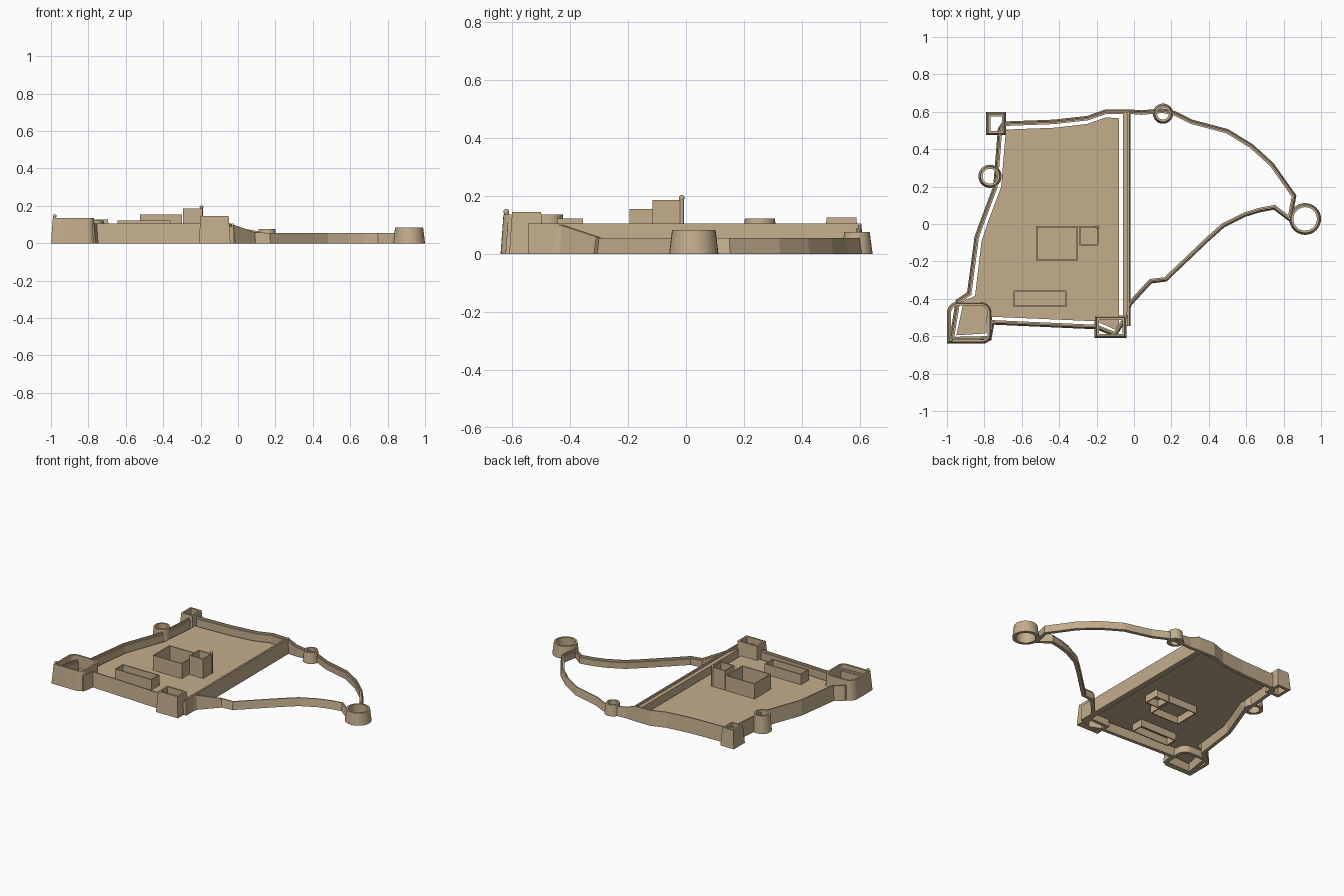
import bpy, bmesh, math
from mathutils import Vector

old = bpy.data.objects.get("Cube")
if old:
    bpy.data.objects.remove(old, do_unlink=True)

stone = bpy.data.materials.new("sandstone")
stone.use_nodes = True
colour = (0.55, 0.42, 0.265, 1)
stone.diffuse_color = colour
stone.node_tree.nodes["Principled BSDF"].inputs["Base Color"].default_value = colour


def finish(name, bm, smooth=False):
    """Turn a bmesh into a named stone object, optionally smooth with sharp corners."""
    bmesh.ops.recalc_face_normals(bm, faces=bm.faces)
    if smooth:
        for face in bm.faces:
            face.smooth = True
        for edge in bm.edges:
            edge.smooth = edge.calc_face_angle(0) < math.radians(35)
    mesh = bpy.data.meshes.new(name)
    bm.to_mesh(mesh)
    bm.free()
    mesh.materials.append(stone)
    obj = bpy.data.objects.new(name, mesh)
    bpy.context.scene.collection.objects.link(obj)
    return obj


def offset(outline, distance):
    """Mitred outward offset of a closed counter-clockwise outline."""
    result = []
    for i, point in enumerate(outline):
        p = Vector(point)
        before = (p - Vector(outline[i - 1])).normalized()
        after = (Vector(outline[(i + 1) % len(outline)]) - p).normalized()
        n1 = Vector((before.y, -before.x))
        n2 = Vector((after.y, -after.x))
        result.append(p + (n1 + n2) * distance / max(1 + n1.dot(n2), 0.5))
    return result


def ring_wall(name, outline, height, thick=0.012, batter=0.01, step=0, smooth=False):
    """Open-topped closed wall; height(x) gives the top, step cuts a walkway."""
    section = [(batter, 0, 0), (0, 1, 0), (-thick, 1, 0), (-thick, 0, 0)]
    if step:
        section[2:3] = [(-thick / 2, 1, 0), (-thick / 2, 1, -step), (-thick, 1, -step)]
    bm = bmesh.new()
    loops = []
    for out, up, drop in section:
        loops.append([bm.verts.new((p.x, p.y, up * height(p.x) + drop))
                      for p in offset(outline, out)])
    count = len(outline)
    for k, lower in enumerate(loops):
        upper = loops[(k + 1) % len(loops)]
        for i in range(count):
            j = (i + 1) % count
            bm.faces.new((lower[i], lower[j], upper[j], upper[i]))
    return finish(name, bm, smooth)


def box_outline(x0, x1, y0, y1, radii=(0, 0, 0, 0)):
    """Rectangle, corner radii in the order SW, SE, NE, NW."""
    corners = [(x0, y0, 1, 1), (x1, y0, -1, 1), (x1, y1, -1, -1), (x0, y1, 1, -1)]
    points = []
    for i, ((x, y, sx, sy), r) in enumerate(zip(corners, radii)):
        if not r:
            points.append((x, y))
            continue
        for k in range(7):
            a = math.pi + (i + k / 6) * math.pi / 2
            points.append((x + sx * r + r * math.cos(a), y + sy * r + r * math.sin(a)))
    return points


def circle_outline(x, y, r, sides=32):
    return [(x + r * math.cos(i * math.tau / sides), y + r * math.sin(i * math.tau / sides))
            for i in range(sides)]


# Outer curtain wall: tall round the main ward, sloping down to the low eastern arm
def curtain_height(x):
    blend = min(max((x + 0.04) / 0.14, 0), 1)
    return 0.105 - 0.05 * blend


ward_path = [(-.03, .605), (-.15, .605), (-.25, .57), (-.43, .55), (-.7, .54), (-.72, .51),
             (-.745, .2), (-.82, 0), (-.845, -.07), (-.885, -.37), (-.945, -.41),
             (-.98, -.62), (-.77, -.615), (-.755, -.53), (-.2, -.555), (-.1, -.595), (-.04, -.5)]
arm_path = [(-.02, -.43), (.09, -.31), (.17, -.3), (.39, -.09), (.48, -.01), (.59, .045),
            (.67, .07), (.75, .085), (.835, .02), (.86, .15), (.74, .32), (.63, .42),
            (.5, .5), (.31, .55), (.22, .595), (.155, .61), (.04, .6)]
ring_wall("curtain_wall", ward_path + arm_path, curtain_height, 0.016, 0.008, 0.012)

# Square towers
ring_wall("northwest_tower", box_outline(-.78, -.695, .485, .588), lambda x: .126)
ring_wall("gate_tower", box_outline(-.2, -.05, -.6, -.5), lambda x: .145)
ring_wall("southwest_bastion",
          box_outline(-.99, -.77, -.63, -.425, (0, .04, .05, .05)), lambda x: .136, smooth=True)

# Round towers
for name, x, y, r, top in [("west_tower", -.77, .255, .052, .122),
                           ("north_tower", .155, .59, .044, .075),
                           ("east_tower", .915, .027, .075, .083)]:
    ring_wall(name, circle_outline(x, y, r), lambda x, top=top: top, smooth=True)

# Buildings in the ward
for name, sides, top in [("keep", (-.525, -.3, -.195, -.01), .155),
                         ("keep_turret", (-.295, -.19, -.115, -.012), .185),
                         ("hall", (-.645, -.36, -.445, -.355), .122)]:
    ring_wall(name, box_outline(*sides), lambda x, top=top: top, 0.008, 0)

# Slim watch posts with domed caps
for name, x, y, top in [("bastion_post", -.98, -.62, .155), ("keep_post", -.195, -.015, .203)]:
    bm = bmesh.new()
    r = 0.01
    shaft = bmesh.ops.create_cone(bm, cap_ends=True, segments=12, radius1=r * .8,
                                  radius2=r * .8, depth=top - r)
    bmesh.ops.translate(bm, verts=shaft["verts"], vec=(x, y, (top - r) / 2))
    cap = bmesh.ops.create_uvsphere(bm, u_segments=12, v_segments=8, radius=r)
    bmesh.ops.translate(bm, verts=cap["verts"], vec=(x, y, top - r))
    finish(name, bm, True)

# Cross wall with walkway and parapet
profile = [(-.06, 0), (-.02, 0), (-.024, .105), (-.034, .105), (-.034, .09), (-.06, .09)]
bm = bmesh.new()
end = bm.faces.new([bm.verts.new((x, -.545, z)) for x, z in profile])
grown = bmesh.ops.extrude_face_region(bm, geom=[end], use_keep_orig=True)
bmesh.ops.translate(bm, vec=(0, 1.15, 0),
                    verts=[v for v in grown["geom"] if isinstance(v, bmesh.types.BMVert)])
finish("cross_wall", bm)

# Raised ward floor, a thin sheet standing clear of the walls
floor_path = [(-.08, .565), (-.15, .57), (-.25, .535), (-.42, .515), (-.685, .505),
              (-.71, .2), (-.785, 0), (-.815, -.09), (-.85, -.385), (-.91, -.41),
              (-.95, -.595), (-.79, -.585), (-.785, -.495), (-.2, -.52), (-.1, -.565),
              (-.08, -.53)]
bm = bmesh.new()
sheet = bm.faces.new([bm.verts.new((x, y, .05)) for x, y in floor_path])
sheet.normal_update()
floor = finish("ward_floor", bm)
if floor.data.polygons[0].normal.z < 0:
    floor.data.flip_normals()
